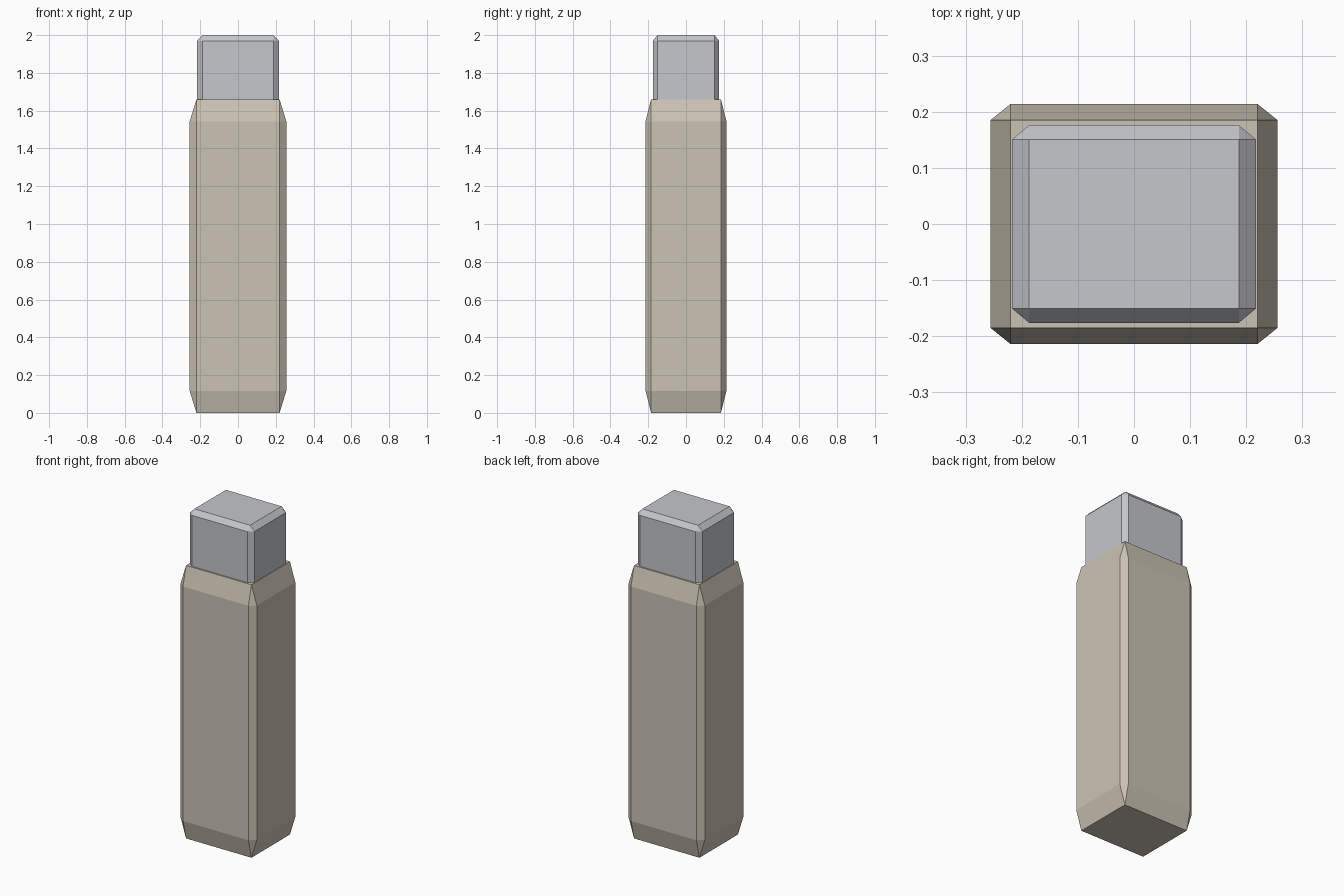
import bpy
import bmesh
from mathutils import Vector

old = bpy.data.objects.get("Cube")
if old:
    bpy.data.objects.remove(old, do_unlink=True)


def material(name, rgb):
    mat = bpy.data.materials.new(name)
    mat.use_nodes = True
    mat.diffuse_color = (*rgb, 1)
    mat.node_tree.nodes["Principled BSDF"].inputs["Base Color"].default_value = (*rgb, 1)
    return mat


def chamfered_box(name, low, high, chamfer, mat):
    """Box with every edge cut flat, by a separate amount along each axis."""
    low, high, chamfer = Vector(low), Vector(high), Vector(chamfer)
    centre, half = (low + high) / 2, (high - low) / 2
    bm = bmesh.new()
    for sx in (-1, 1):
        for sy in (-1, 1):
            for sz in (-1, 1):
                sign = Vector((sx, sy, sz))
                for axis in range(3):
                    # Each corner becomes three points, one on each face
                    reach = half - chamfer
                    reach[axis] = half[axis]
                    bm.verts.new(centre + sign * reach)
    bmesh.ops.convex_hull(bm, input=bm.verts)
    bmesh.ops.dissolve_limit(bm, angle_limit=0.01, verts=bm.verts, edges=bm.edges)
    bmesh.ops.recalc_face_normals(bm, faces=bm.faces)
    mesh = bpy.data.meshes.new(name)
    bm.to_mesh(mesh)
    bm.free()
    mesh.materials.append(mat)
    obj = bpy.data.objects.new(name, mesh)
    bpy.context.collection.objects.link(obj)
    return obj


beige = material("warm beige", (0.60, 0.55, 0.46))
grey = material("light grey", (0.56, 0.57, 0.60))

# Tall body with long sloped ends
chamfered_box("body", (-0.256, -0.214, 0), (0.256, 0.214, 1.66),
              (0.036, 0.029, 0.117), beige)

# Cap seated in the top of the body
chamfered_box("cap", (-0.217, -0.176, 1.56), (0.217, 0.176, 2.0),
              (0.03, 0.025, 0.03), grey)
